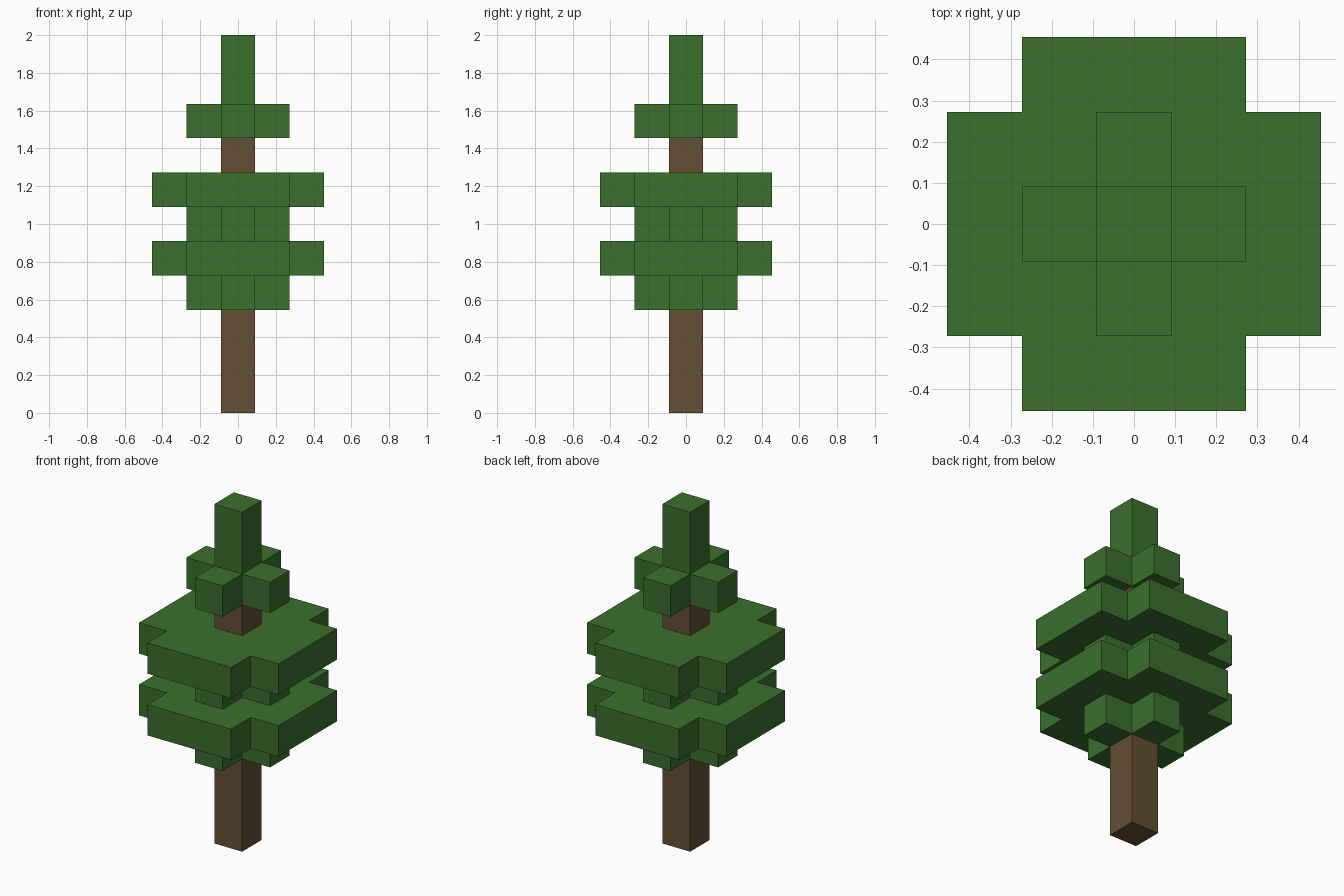
import bpy
import bmesh

if "Cube" in bpy.data.objects:
    bpy.data.objects.remove(bpy.data.objects["Cube"], do_unlink=True)

U = 2 / 11  # one block of the model


def make_material(name, rgb):
    mat = bpy.data.materials.new(name)
    mat.use_nodes = True
    mat.diffuse_color = (*rgb, 1)
    mat.node_tree.nodes["Principled BSDF"].inputs["Base Color"].default_value = (*rgb, 1)
    return mat


def add_prism(name, outline, bottom, top, mat):
    """Extrude a flat outline, in block units, from bottom to top."""
    bm = bmesh.new()
    base = bm.faces.new([bm.verts.new((x * U, y * U, bottom * U)) for x, y in outline])
    side = bmesh.ops.extrude_face_region(bm, geom=[base])["geom"]
    verts = [v for v in side if isinstance(v, bmesh.types.BMVert)]
    bmesh.ops.translate(bm, verts=verts, vec=(0, 0, (top - bottom) * U))
    bmesh.ops.recalc_face_normals(bm, faces=bm.faces)
    mesh = bpy.data.meshes.new(name)
    bm.to_mesh(mesh)
    bm.free()
    mesh.materials.append(mat)
    obj = bpy.data.objects.new(name, mesh)
    bpy.context.collection.objects.link(obj)


def square(h):
    return [(-h, -h), (h, -h), (h, h), (-h, h)]


def cross(reach, half):
    """Plus-shaped outline: one arm's three corners, turned four times."""
    points = []
    arm = [(reach, -half), (reach, half), (half, half)]
    for _ in range(4):
        points += arm
        arm = [(-y, x) for x, y in arm]
    return points


leaf_green = make_material("leaf green", (0.044, 0.162, 0.027))
bark_brown = make_material("bark brown", (0.130, 0.080, 0.033))

# Trunk, ending inside the upper foliage
add_prism("trunk", square(0.5), 0, 8.5, bark_brown)

# Foliage tiers: narrow and wide crosses, each one block thick
narrow, wide = cross(1.5, 0.5), cross(2.5, 1.5)
for name, outline, level in (
    ("lowest_foliage", narrow, 3),
    ("lower_wide_foliage", wide, 4),
    ("middle_foliage", narrow, 5),
    ("upper_wide_foliage", wide, 6),
    ("upper_foliage", narrow, 8),
):
    add_prism(name, outline, level, level + 1, leaf_green)

# Treetop column
add_prism("treetop", square(0.5), 9, 11, leaf_green)
